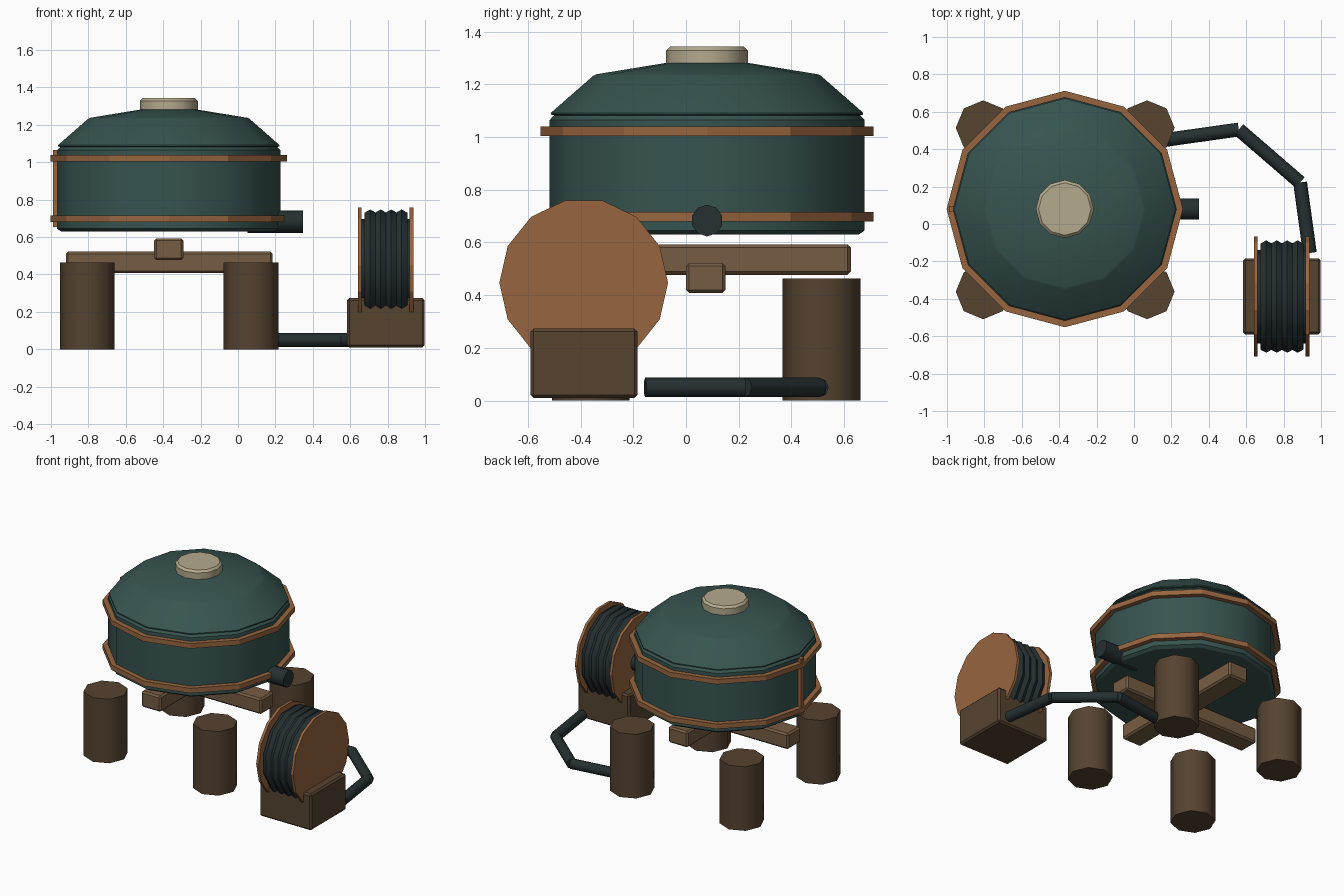
import bpy, bmesh, math
from mathutils import Vector

cube = bpy.data.objects.get("Cube")
if cube:
    bpy.data.objects.remove(cube, do_unlink=True)


def material(name, rgb):
    m = bpy.data.materials.new(name)
    m.use_nodes = True
    m.diffuse_color = (*rgb, 1)
    bsdf = m.node_tree.nodes["Principled BSDF"]
    bsdf.inputs["Base Color"].default_value = (*rgb, 1)
    bsdf.inputs["Roughness"].default_value = 0.8
    return m


TEAL = material("dark teal", (0.038, 0.088, 0.08))
COPPER = material("copper brown", (0.31, 0.13, 0.05))
DARK_WOOD = material("dark wood", (0.092, 0.056, 0.03))
BEAM_WOOD = material("light wood", (0.18, 0.108, 0.055))
RUBBER = material("dark rubber", (0.019, 0.029, 0.031))
CREAM = material("cream", (0.46, 0.4, 0.27))

TANK = Vector((-0.37, 0.08, 0))


def finish(obj, name, mat, angle=None, bevel=0):
    """Name, colour, bevel and shade one part."""
    obj.name = obj.data.name = name
    obj.data.materials.clear()
    obj.data.materials.append(mat)
    if bevel:
        b = obj.modifiers.new("soft edges", 'BEVEL')
        b.width, b.segments, b.limit_method = bevel, 1, 'ANGLE'
        b.angle_limit = math.radians(60)
    bpy.ops.object.select_all(action='DESELECT')
    obj.select_set(True)
    bpy.context.view_layer.objects.active = obj
    if angle:
        bpy.ops.object.shade_smooth_by_angle(angle=math.radians(angle))
    return obj


def box(name, low, high, mat, bevel=0.0):
    low, high = Vector(low), Vector(high)
    bpy.ops.mesh.primitive_cube_add(size=1, location=(low + high) / 2)
    obj = bpy.context.object
    for v in obj.data.vertices:
        v.co *= high - low
    return finish(obj, name, mat, None, bevel)


def rod(name, start, end, radius, sides, mat, angle=None, bevel=0, turn=0):
    """Cylinder running between two points."""
    start, end = Vector(start), Vector(end)
    axis = end - start
    bpy.ops.mesh.primitive_cylinder_add(vertices=sides, radius=radius, depth=axis.length,
                                        location=(start + end) / 2)
    obj = bpy.context.object
    for v in obj.data.vertices:
        x, y = v.co.xy
        v.co.x = x * math.cos(turn) - y * math.sin(turn)
        v.co.y = x * math.sin(turn) + y * math.cos(turn)
    obj.rotation_euler = axis.to_track_quat('Z', 'Y').to_euler()
    return finish(obj, name, mat, angle, bevel)


def lathe(name, profile, sides, mat, location, closed=False, angle=None):
    """Turn a (radius, height) profile around z; a closed profile makes a ring."""
    bm = bmesh.new()
    rings = []
    for r, z in profile:
        rings.append([bm.verts.new((r * math.cos(math.tau * i / sides),
                                    r * math.sin(math.tau * i / sides), z))
                      for i in range(sides)])
    pairs = list(zip(rings, rings[1:]))
    if closed:
        pairs.append((rings[-1], rings[0]))
    for a, b in pairs:
        for i in range(sides):
            j = (i + 1) % sides
            bm.faces.new((a[i], a[j], b[j], b[i]))
    if not closed:
        bm.faces.new(rings[0][::-1])
        bm.faces.new(rings[-1])
    bmesh.ops.recalc_face_normals(bm, faces=bm.faces)
    mesh = bpy.data.meshes.new(name)
    bm.to_mesh(mesh)
    bm.free()
    obj = bpy.data.objects.new(name, mesh)
    bpy.context.collection.objects.link(obj)
    obj.location = location
    return finish(obj, name, mat, angle)


# Tank: drum, domed lid, cap and hoops
lathe("tank_body", [(0.575, 0.63), (0.597, 0.645), (0.597, 1.065), (0.58, 1.083)],
      12, TEAL, TANK, angle=32)
lathe("tank_lid", [(0.57, 1.08), (0.592, 1.085), (0.592, 1.092), (0.432, 1.232),
                   (0.42, 1.238), (0.15, 1.282)], 12, TEAL, TANK, angle=32)
lathe("lid_cap", [(0.155, 1.27), (0.155, 1.328), (0.14, 1.343)], 12, CREAM, TANK, angle=32)
for name, z in (("lower_hoop", 0.698), ("upper_hoop", 1.021)):
    lathe(name, [(0.58, z - 0.018), (0.632, z - 0.018), (0.632, z + 0.018), (0.58, z + 0.018)],
          12, COPPER, TANK, closed=True)
box("hoop_strap", (-0.99, 0.063, 0.655), (-0.965, 0.097, 1.065), COPPER)
rod("outlet_pipe", (0.05, 0.08, 0.683), (0.348, 0.08, 0.683), 0.06, 10, RUBBER, angle=40)

# Four posts and the crossed beams
for side, x in (("right", -0.806), ("left", 0.07)):
    for end, y in (("front", -0.362), ("back", 0.514)):
        rod(f"{end}_{side}_post", (x, y, 0), (x, y, 0.463), 0.147, 8, DARK_WOOD, angle=50)
box("side_beam", (-0.92, 0.0, 0.408), (0.185, 0.15, 0.522), BEAM_WOOD, 0.012)
box("long_beam", (-0.448, -0.47, 0.477), (-0.292, 0.625, 0.593), BEAM_WOOD, 0.012)

# Hose reel: base, two flanges, core and coils
HUB_Y, HUB_Z = -0.388, 0.447
box("reel_base", (0.583, -0.59, 0.01), (0.998, -0.184, 0.274), DARK_WOOD, 0.012)
for name, x in (("right_flange", 0.651), ("left_flange", 0.927)):
    rod(name, (x - 0.01, HUB_Y, HUB_Z), (x + 0.01, HUB_Y, HUB_Z), 0.32, 14, COPPER,
        turn=math.pi / 2)
rod("reel_core", (0.645, HUB_Y, HUB_Z), (0.93, HUB_Y, HUB_Z), 0.25, 12, RUBBER, angle=32)
for i in range(4):
    bpy.ops.mesh.primitive_torus_add(
        major_segments=12, minor_segments=6, major_radius=0.275, minor_radius=0.036,
        location=(0.707 + 0.056 * i, HUB_Y, HUB_Z),
        rotation=(math.radians(15), math.pi / 2, 0))
    coil = bpy.context.object
    coil.rotation_euler = (0, math.pi / 2, 0)
    for v in coil.data.vertices:
        x, y = v.co.xy
        a = math.radians(15)
        v.co.x, v.co.y = x * math.cos(a) - y * math.sin(a), x * math.sin(a) + y * math.cos(a)
    finish(coil, f"hose_coil_{i + 1}", RUBBER, 32)

# Hose lying along the ground
path = [(0.17, 0.45, 0.05), (0.56, 0.505, 0.05), (0.888, 0.222, 0.05), (0.94, -0.155, 0.05)]
for i, (a, b) in enumerate(zip(path, path[1:])):
    rod(f"ground_hose_{i + 1}", a, b, 0.037, 8, RUBBER, angle=50)
